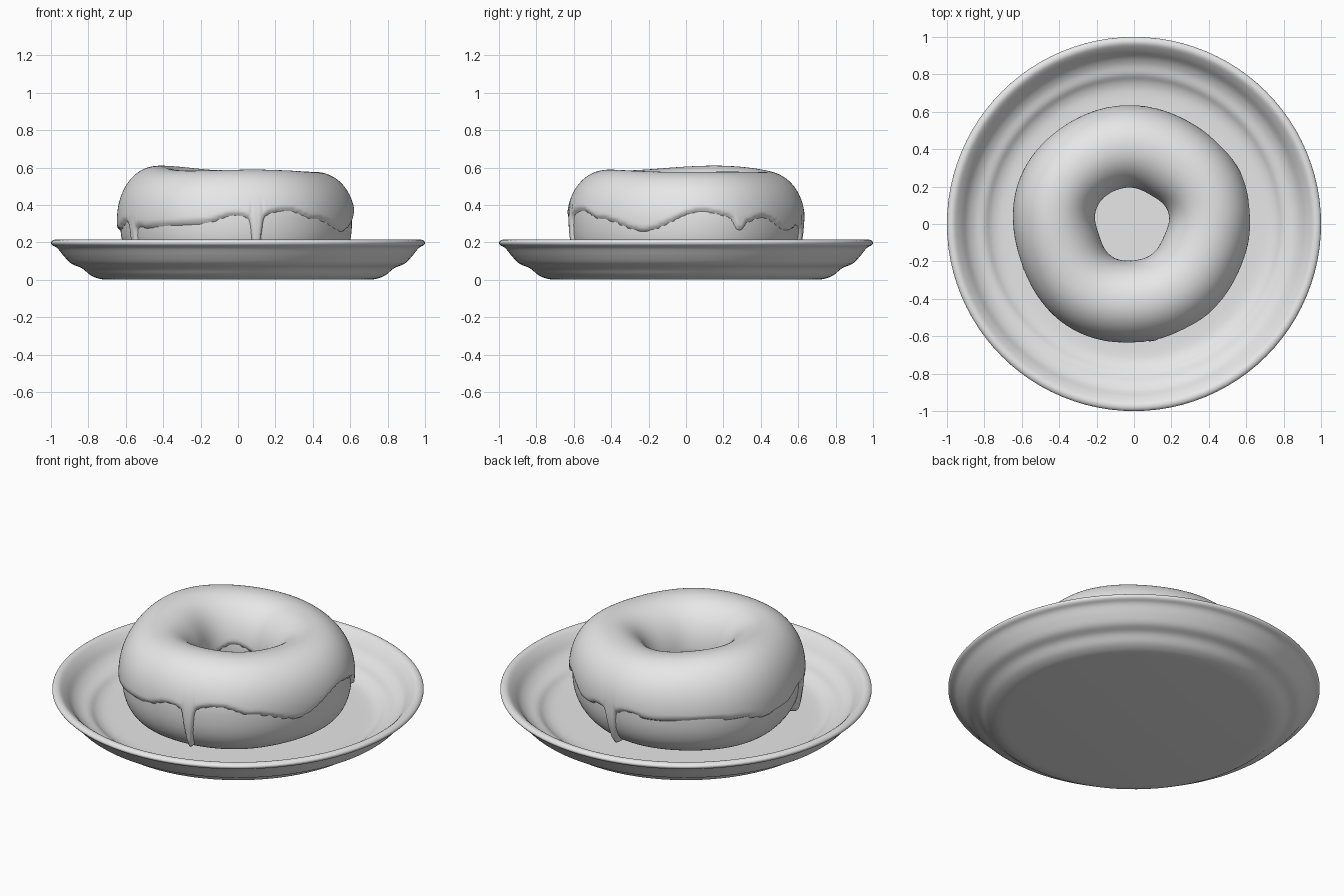
import bpy, math

if "Cube" in bpy.data.objects:
    bpy.data.objects.remove(bpy.data.objects["Cube"])

grey = bpy.data.materials.new("light_grey")
grey.diffuse_color = (0.8, 0.8, 0.8, 1)
grey.use_nodes = True
grey.node_tree.nodes["Principled BSDF"].inputs["Base Color"].default_value = grey.diffuse_color


def make_object(name, verts, faces):
    mesh = bpy.data.meshes.new(name)
    mesh.from_pydata(verts, [], faces)
    mesh.validate()
    mesh.materials.append(grey)
    for p in mesh.polygons:
        p.use_smooth = True
    ob = bpy.data.objects.new(name, mesh)
    bpy.context.collection.objects.link(ob)
    return ob


def catmull(pts, steps=4):
    """Smooth curve through the profile points."""
    out = []
    for i in range(len(pts) - 1):
        p = [pts[max(i - 1, 0)], pts[i], pts[i + 1], pts[min(i + 2, len(pts) - 1)]]
        for s in range(steps):
            t = s / steps
            out.append([0.5 * (2 * b + (c - a) * t + (2 * a - 5 * b + 4 * c - d) * t * t
                               + (3 * b - a - 3 * c + d) * t ** 3) for a, b, c, d in zip(*p)])
    return out + [list(pts[-1])]


# Plate: lathed profile from the underside, round the rim, to the floor
profile = [(0.70, 0.0), (0.745, 0.006), (0.79, 0.025), (0.835, 0.062), (0.89, 0.085),
           (0.93, 0.125), (0.965, 0.168), (0.993, 0.185), (1.0, 0.2), (0.985, 0.213),
           (0.96, 0.21), (0.925, 0.178), (0.89, 0.135), (0.85, 0.108), (0.80, 0.092),
           (0.76, 0.066), (0.71, 0.052), (0.62, 0.05)]
prof = catmull(profile)
N = 96
verts = [(r * math.cos(2 * math.pi * i / N), r * math.sin(2 * math.pi * i / N), max(z, 0))
         for r, z in prof for i in range(N)]
faces = [(j * N + i, j * N + (i + 1) % N, (j + 1) * N + (i + 1) % N, (j + 1) * N + i)
         for j in range(len(prof) - 1) for i in range(N)]
faces.append(tuple(reversed(range(N))))
faces.append(tuple((len(prof) - 1) * N + i for i in range(N)))
make_object("plate", verts, faces)


def ring_point(az, t, off=0.0):
    """Point on the slightly uneven ring: az around, t around the section."""
    c, s = math.cos(t), math.sin(t)
    a = 0.203 + off
    R = 0.415 + 0.007 * math.sin(3 * az + 0.6) + 0.005 * math.sin(5 * az) - 0.006 * math.cos(az)
    x, y = math.cos(az), math.sin(az)
    top = 0.257 - 0.012 * x + 0.007 * math.sin(2 * az + 2.6) + 0.005 * math.sin(3 * az - 0.5)
    b = (top if s > 0 else 0.257) + off
    n = 2 / 2.1 if s > 0 else 2 / 2.4
    r = R + a * math.copysign(abs(c) ** n, c)
    z = 0.312 + b * math.copysign(abs(s) ** n, s)
    return (r * x - 0.008, r * y, z)


# Dough ring
U, V = 180, 64
verts = [ring_point(2 * math.pi * i / U, 2 * math.pi * (j + 0.5) / V) for i in range(U) for j in range(V)]
faces = [(i * V + j, (i + 1) % U * V + j, (i + 1) % U * V + (j + 1) % V, i * V + (j + 1) % V)
         for i in range(U) for j in range(V)]
make_object("dough_ring", verts, faces)

# Icing edge height by azimuth in degrees, and drips (azimuth, drop, half width)
edge_keys = [(-140, .28), (-108, .30), (-90, .345), (-63, .368), (-47, .325), (-22, .262),
             (8, .365), (20, .35), (33, .325), (41, .335), (62, .265), (78, .30), (95, .31),
             (106, .292), (120, .30), (135, .307), (150, .295), (166, .262), (182, .27),
             (200, .31), (208, .30)]
drips = [(-80, .25, 2.5), (27, .07, 3.0), (83, .22, 2.5), (-153, .19, 2.7)]


def ang(a, b):
    return (a - b + 180) % 360 - 180


def outer_edge(deg):
    d = (deg + 140) % 360 - 140
    keys = edge_keys + [(220, .28)]
    z = .28
    for (a, za), (b, zb) in zip(keys, keys[1:]):
        if a <= d <= b:
            t = (1 - math.cos(math.pi * (d - a) / (b - a))) / 2
            z = za + (zb - za) * t
    for a, drop, w in drips:
        q = abs(ang(deg, a))
        z -= (drop - 0.03) * math.exp(-(q / w) ** 3) + 0.03 * math.exp(-(q / (2.2 * w)) ** 2)
    return z


def inner_edge(deg):
    return 0.30 + 0.055 * math.exp(-(ang(deg, 135) / 28) ** 2) + 0.012 * math.sin(math.radians(deg * 4))


# Icing: raised layer over the dough, sinking into it along the edge
U, V = 600, 90
verts, height = [], []
t0, t1 = -1.25, math.pi + 0.35
for i in range(U):
    deg = 360 * i / U
    az = math.radians(deg)
    eo, ei = outer_edge(deg), inner_edge(deg)
    slope = (outer_edge(deg + 0.3) - outer_edge(deg - 0.3)) / (math.radians(0.6) * 0.63)
    blob = sum(math.exp(-(ang(deg, a) / w) ** 2) * (drop > 0.1) for a, drop, w in drips)
    for j in range(V):
        t = t0 + (t1 - t0) * j / (V - 1)
        z = ring_point(az, t)[2]
        outer = math.cos(t) > 0
        d = (z - eo) / math.sqrt(1 + slope * slope) if outer else z - ei
        if d > 0:
            h = 0.018 * math.sqrt(1 - (1 - min(d / 0.025, 1)) ** 2)
            if outer:
                h += 0.014 * blob * math.exp(-((z - eo - 0.03) / 0.04) ** 2) * min(d / 0.02, 1)
        else:
            h = max(d * 1.2, -0.01)
        verts.append(ring_point(az, t, h))
        height.append(h)
faces = []
for i in range(U):
    for j in range(V - 1):
        k = (i + 1) % U
        f = (i * V + j, k * V + j, k * V + j + 1, i * V + j + 1)
        if max(height[v] for v in f) > -0.0099:
            faces.append(f)
used = sorted({v for f in faces for v in f})
index = {v: n for n, v in enumerate(used)}
make_object("icing", [verts[v] for v in used], [tuple(index[v] for v in f) for f in faces])
